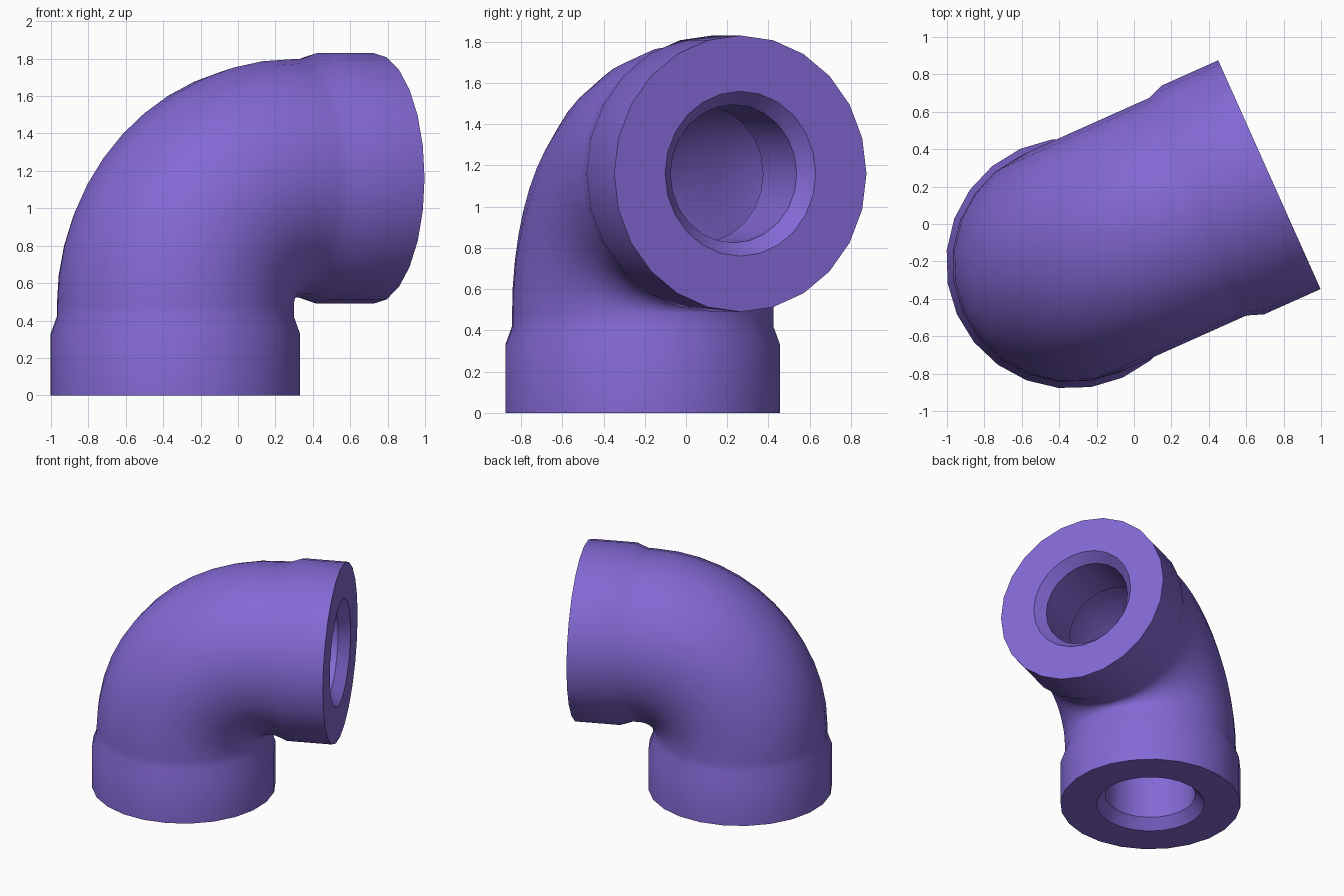
import bpy, bmesh, math
from mathutils import Vector, Matrix

cube = bpy.data.objects.get("Cube")
if cube:
    bpy.data.objects.remove(cube)

SIDES, STEPS = 24, 12
BEND = 0.68            # centreline radius of the bend
LEG = 0.48             # straight length at each end
BODY, BORE, CHAMBER = 0.637, 0.335, 0.40

# Purple plastic
purple = bpy.data.materials.new("purple_plastic")
purple.use_nodes = True
colour = (0.23, 0.14, 0.66, 1)
purple.diffuse_color = colour
purple.node_tree.nodes["Principled BSDF"].inputs["Base Color"].default_value = colour

# Half profiles from the open end inwards: (distance from end, radius)
collar = [(0, 0.67), (0.33, 0.67), (0.42, BODY)]
socket = [(0, 0.40), (0.08, BORE), (LEG, BORE)]


def shell(profile, radius):
    """Stations from the lower end to the side end: (angle, run-out, radius)."""
    lower = [(0, d - LEG, r) for d, r in profile]
    bend = [(math.pi / 2 * i / STEPS, 0, radius) for i in range(STEPS + 1)]
    upper = [(math.pi / 2, LEG - d, r) for d, r in reversed(profile)]
    return lower + bend + upper


def add_ring(bm, angle, run, radius):
    """Circle of vertices square to the pipe's centreline."""
    c, s = math.cos(angle), math.sin(angle)
    tangent, across = Vector((s, 0, c)), Vector((c, 0, -s))
    centre = Vector((BEND * (1 - c), 0, LEG + BEND * s)) + tangent * run
    ring = []
    for k in range(SIDES):
        a = math.tau * k / SIDES
        offset = across * math.cos(a) + Vector((0, 1, 0)) * math.sin(a)
        ring.append(bm.verts.new(centre + offset * radius))
    return ring


# Outer skin one way, bore back the other way, closed at both rims
bm = bmesh.new()
stations = shell(collar, BODY) + shell(socket, CHAMBER)[::-1]
rings = [add_ring(bm, *st) for st in stations]
for i, ring in enumerate(rings):
    following = rings[(i + 1) % len(rings)]
    for k in range(SIDES):
        n = (k + 1) % SIDES
        bm.faces.new((ring[k], ring[n], following[n], following[k]))
bmesh.ops.recalc_face_normals(bm, faces=bm.faces)

# Turn the side outlet and centre the fitting
bm.transform(Matrix.Translation((-0.335, -0.21, 0)) @ Matrix.Rotation(math.radians(24.1), 4, 'Z'))
mesh = bpy.data.meshes.new("pipe_elbow")
bm.to_mesh(mesh)
bm.free()
mesh.materials.append(purple)
elbow = bpy.data.objects.new("pipe_elbow", mesh)
bpy.context.collection.objects.link(elbow)

# Smooth walls with crisp rims
bpy.ops.object.select_all(action='DESELECT')
elbow.select_set(True)
bpy.context.view_layer.objects.active = elbow
bpy.ops.object.shade_smooth_by_angle(angle=math.radians(35))
